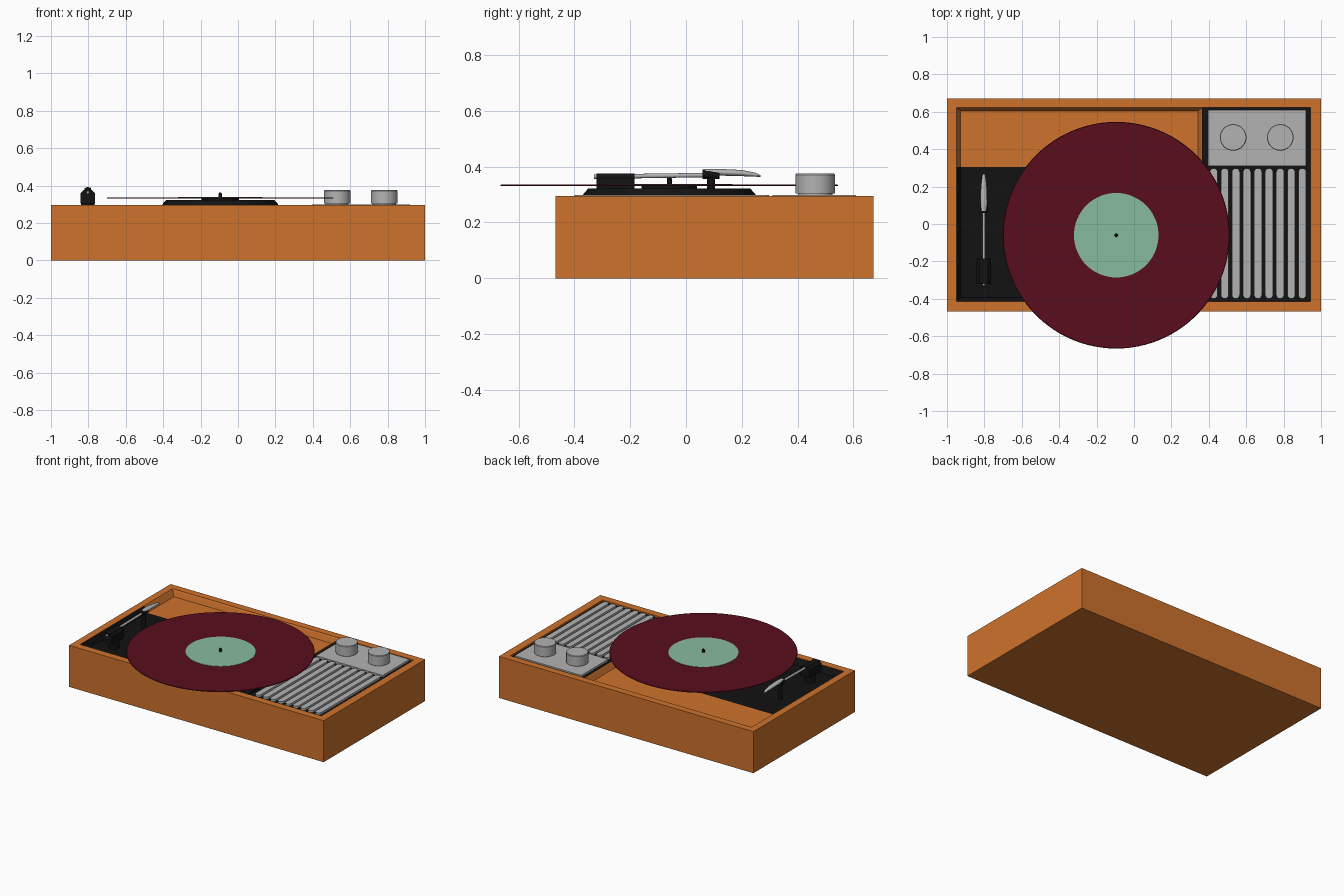
import bpy, bmesh, math

if "Cube" in bpy.data.objects:
    bpy.data.objects.remove(bpy.data.objects["Cube"])


def material(name, rgb):
    m = bpy.data.materials.new(name)
    m.diffuse_color = (*rgb, 1)
    m.use_nodes = True
    m.node_tree.nodes["Principled BSDF"].inputs["Base Color"].default_value = m.diffuse_color
    return m


ORANGE = material("orange_wood", (0.62, 0.17, 0.025))
BLACK = material("black", (0.006, 0.006, 0.006))
MAROON = material("maroon_vinyl", (0.10, 0.004, 0.012))
MINT = material("mint_label", (0.25, 0.50, 0.34))
GREY = material("grey_metal", (0.45, 0.45, 0.45))


def loft(name, rings, mat, caps=(True, True), smooth=False):
    """Skin a list of equal-length point loops."""
    bm = bmesh.new()
    loops = [[bm.verts.new(p) for p in r] for r in rings]
    n = len(loops[0])
    for a, b in zip(loops, loops[1:]):
        for i in range(n):
            bm.faces.new((a[i], a[(i + 1) % n], b[(i + 1) % n], b[i]))
    if caps[0]:
        bm.faces.new(loops[0][::-1])
    if caps[1]:
        bm.faces.new(loops[-1])
    if all(caps):
        bmesh.ops.recalc_face_normals(bm, faces=bm.faces)
    me = bpy.data.meshes.new(name)
    bm.to_mesh(me)
    bm.free()
    ob = bpy.data.objects.new(name, me)
    bpy.context.collection.objects.link(ob)
    me.materials.append(mat)
    if smooth:
        bpy.ops.object.select_all(action='DESELECT')
        ob.select_set(True)
        bpy.context.view_layer.objects.active = ob
        bpy.ops.object.shade_smooth_by_angle(angle=math.radians(35))
    return ob


def rect(x0, x1, y0, y1, z):
    return [(x0, y0, z), (x1, y0, z), (x1, y1, z), (x0, y1, z)]


def circle(x, y, z, r, n=64):
    return [(x + r * math.cos(2 * math.pi * i / n),
             y + r * math.sin(2 * math.pi * i / n), z) for i in range(n)]


def turned(name, x, y, profile, mat, n=64):
    return loft(name, [circle(x, y, z, r, n) for r, z in profile], mat, smooth=True)


def along_y(name, x, sections, mat, n=16):
    """Elliptical sections (y, z, half width, half height) joined along y."""
    rings = [[(x + w * math.cos(2 * math.pi * i / n), y,
               z + h * math.sin(2 * math.pi * i / n)) for i in range(n)]
             for y, z, w, h in sections]
    return loft(name, rings, mat, smooth=True)


# Wooden case, with a rim around the open top
loft("case", [rect(-1, 1, -.467, .672, 0), rect(-1, 1, -.467, .672, .295),
              rect(-.95, .945, -.415, .622, .295),
              rect(-.95, .945, -.415, .622, .24)], ORANGE)

# Sunken tray with sloping walls: orange at the back, black at the front
tray = loft("tray", [rect(-.95, .365, -.415, .622, .294),
                     rect(-.945, .36, -.41, .617, .285),
                     rect(-.927, .343, -.393, .605, .25)], ORANGE, caps=(False, True))
tray.data.materials.append(BLACK)
bm = bmesh.new()
bm.from_mesh(tray.data)
bmesh.ops.bisect_plane(bm, geom=bm.verts[:] + bm.edges[:] + bm.faces[:],
                       plane_co=(0, .305, 0), plane_no=(0, 1, 0))
for f in bm.faces:
    f.material_index = 1 if f.calc_center_median().y < .305 else 0
bm.to_mesh(tray.data)
bm.free()

# Speaker bed, control plate and grille slats
loft("speaker_bed", [rect(.366, .945, -.415, .622, .24),
                     rect(.366, .945, -.415, .622, .284)], BLACK)
loft("control_plate", [rect(.395, .92, .31, .61, .28),
                       rect(.395, .92, .31, .61, .298)], GREY)
for k in range(9):
    cx, r = .426 + k * .0592, .021
    outline = [(cx + r * math.cos(math.pi * i / 8), .277 + r * math.sin(math.pi * i / 8))
               for i in range(9)]
    outline += [(cx - r * math.cos(math.pi * i / 8), -.378 - r * math.sin(math.pi * i / 8))
                for i in range(9)]
    loft(f"grille_slat_{k + 1}", [[(x, y, z) for x, y in outline]
                                  for z in (.28, .299)], GREY)

# Control knobs
for k, x in enumerate((.53, .782)):
    turned(f"knob_{k + 1}", x, .463, [(.062, .295), (.062, .303), (.071, .303),
                                     (.071, .371), (.068, .375)], GREY)

# Platter, record, label and spindle
RX, RY = -.095, -.06
turned("platter", RX, RY, [(.325, .25), (.308, .302), (.29, .322), (.1, .322), (.1, .331)], BLACK)
turned("record", RX, RY, [(.603, .330), (.606, .333), (.603, .336)], MAROON, 96)
turned("label", RX, RY, [(.226, .334), (.226, .338)], MINT)
turned("spindle", RX, RY, [(.009, .32), (.009, .357), (.005, .362)], BLACK, 16)

# Tonearm: pivot post, octagonal housing, tube, collar and head
AX = -.803
turned("tonearm_post", AX, -.245, [(.036, .25), (.036, .32)], BLACK, 24)
hw, c = .038, .016
housing = [(-hw, .305), (hw, .305), (hw, .376 - c), (hw - c, .376),
           (-hw + c, .376), (-hw, .376 - c)]
loft("tonearm_housing", [[(AX + x, y, z) for x, z in housing]
                         for y in (-.32, -.185)], BLACK)
along_y("tonearm_tube", AX, [(-.33, .364, .008, .008), (.08, .37, .008, .008)], GREY)
along_y("tonearm_collar", AX, [(.06, .372, .019, .017), (.12, .373, .019, .017)], BLACK)
along_y("tonearm_head", AX, [(.07, .384, .012, .007), (.12, .38, .019, .012),
                            (.2, .377, .016, .011), (.25, .371, .01, .007),
                            (.267, .366, .007, .003)], GREY)
turned("tonearm_rest", AX, .09, [(.014, .25), (.014, .36)], BLACK, 16)
